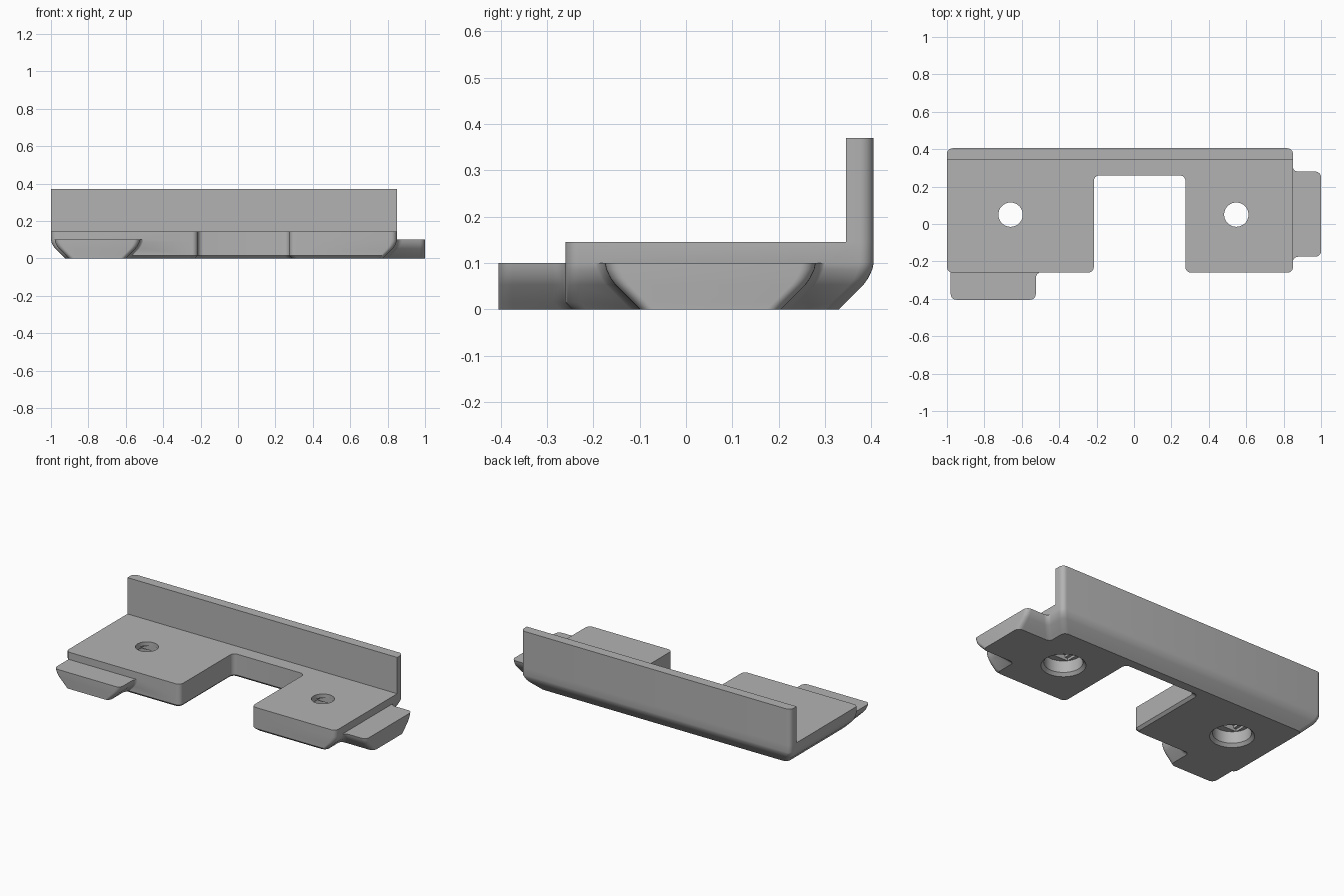
import bpy, bmesh, math
from mathutils import Vector

old = bpy.data.objects.get("Cube")
if old:
    bpy.data.objects.remove(old, do_unlink=True)

grey = bpy.data.materials.new("plain grey")
grey.use_nodes = True
grey.diffuse_color = (0.45, 0.45, 0.45, 1)
grey.node_tree.nodes["Principled BSDF"].inputs["Base Color"].default_value = (0.45, 0.45, 0.45, 1)

# Underside edge: height, outer inset, inner inset
EDGE = [(0, .075, .015), (.015, .06, 0), (.053, .022, 0),
        (.067, .012, 0), (.086, .003, 0), (.1, 0, 0)]
ROUND = 0.03


def rounded(corners, radii, steps=6):
    """Outline with each corner replaced by a tangent arc."""
    pts = [Vector(c) for c in corners]
    out = []
    for i, p in enumerate(pts):
        r = radii[i]
        if r == 0:
            out.append(p)
            continue
        a = (pts[i - 1] - p).normalized()
        b = (pts[(i + 1) % len(pts)] - p).normalized()
        centre = p + (a + b) * r
        for k in range(steps + 1):
            t = math.pi / 2 * k / steps
            out.append(centre - b * r * math.cos(t) - a * r * math.sin(t))
    return out


def loft(name, levels):
    """Closed solid through a stack of (z, outline) levels."""
    bm = bmesh.new()
    rings = [[bm.verts.new((p[0], p[1], z)) for p in outline] for z, outline in levels]
    n = len(rings[0])
    for low, high in zip(rings, rings[1:]):
        for i in range(n):
            j = (i + 1) % n
            bm.faces.new((low[i], low[j], high[j], high[i]))
    bm.faces.new(rings[0][::-1])
    bm.faces.new(rings[-1])
    bmesh.ops.recalc_face_normals(bm, faces=bm.faces)
    mesh = bpy.data.meshes.new(name)
    bm.to_mesh(mesh)
    bm.free()
    mesh.materials.append(grey)
    obj = bpy.data.objects.new(name, mesh)
    bpy.context.collection.objects.link(obj)
    return obj


def combine(target, other, operation):
    bpy.ops.object.select_all(action='DESELECT')
    bpy.context.view_layer.objects.active = target
    target.select_set(True)
    mod = target.modifiers.new(operation, 'BOOLEAN')
    mod.operation, mod.solver, mod.object = operation, 'EXACT', other
    bpy.ops.object.modifier_apply(modifier=mod.name)
    bpy.data.objects.remove(other, do_unlink=True)


def plate_outline(o, s):
    left, right, front, back = -1 + o, .85 - o, -.26 + s, .405 - o
    n0, n1, n2 = -.215 - s, .275 + s, .26 + s
    return rounded([(left, front), (n0, front), (n0, n2), (n1, n2), (n1, front),
                    (right, front), (right, back), (left, back)], [ROUND] * 8)


def tab_outline(lo, hi, base, end, flare_lo, flare_hi, place):
    """Tab with filleted roots; u runs along the plate edge, v outward."""
    inner = base - .1
    pts, radii = [(lo, inner)], [0]
    if flare_lo:
        pts = [(lo - .05, inner), (lo - .05, base), (lo, base)]
        radii = [0, 0, ROUND]
    pts += [(lo, end), (hi, end)]
    radii += [ROUND, ROUND]
    if flare_hi:
        pts += [(hi, base), (hi + .05, base), (hi + .05, inner)]
        radii += [ROUND, 0, 0]
    else:
        pts += [(hi, inner)]
        radii += [0]
    return [place(u, v) for u, v in rounded(pts, radii)]


# Notched base plate
bracket = loft("bracket", [(z, plate_outline(o, s)) for z, o, s in EDGE]
               + [(.145, plate_outline(0, 0))])

# Upright back wall
wall = rounded([(-1, .345), (.85, .345), (.85, .405), (-1, .405)], [0, 0, ROUND, ROUND])
combine(bracket, loft("back_wall", [(.145, wall), (.37, wall)]), 'UNION')

# Side and front tabs
side = loft("side_tab", [(z, tab_outline(-.175 + o, .28 - o, .848 - o, 1, True, True,
                                         lambda u, v: (v, u))) for z, o, s in EDGE])
combine(bracket, side, 'UNION')
front = loft("front_tab", [(z, tab_outline(-.98 + o, -.525 - o, .258 - s, .405, False, True,
                                           lambda u, v: (u, -v))) for z, o, s in EDGE])
combine(bracket, front, 'UNION')


# Screw holes with stepped counterbores
def circle(x, y, r, n=48):
    return [(x + r * math.cos(math.tau * i / n), y + r * math.sin(math.tau * i / n))
            for i in range(n)]


def box(x, y, w, d):
    return [(x - w, y - d), (x + w, y - d), (x + w, y + d), (x - w, y + d)]


for hx in (-.66, .547):
    hy = .05
    cutters = [
        [(-.01, circle(hx, hy, .133)), (.018, circle(hx, hy, .107)), (.09, circle(hx, hy, .107))],
        [(.05, box(hx, hy, .084, .066)), (.105, box(hx, hy, .084, .066))],
        [(.06, box(hx, hy, .066, .066)), (.12, box(hx, hy, .066, .066))],
        [(.07, circle(hx, hy, .065)), (.2, circle(hx, hy, .065))],
    ]
    for levels in cutters:
        combine(bracket, loft("hole_cutter", levels), 'DIFFERENCE')

bpy.ops.object.select_all(action='DESELECT')
bracket.select_set(True)
bpy.context.view_layer.objects.active = bracket
bpy.ops.object.shade_smooth_by_angle(angle=math.radians(30))
